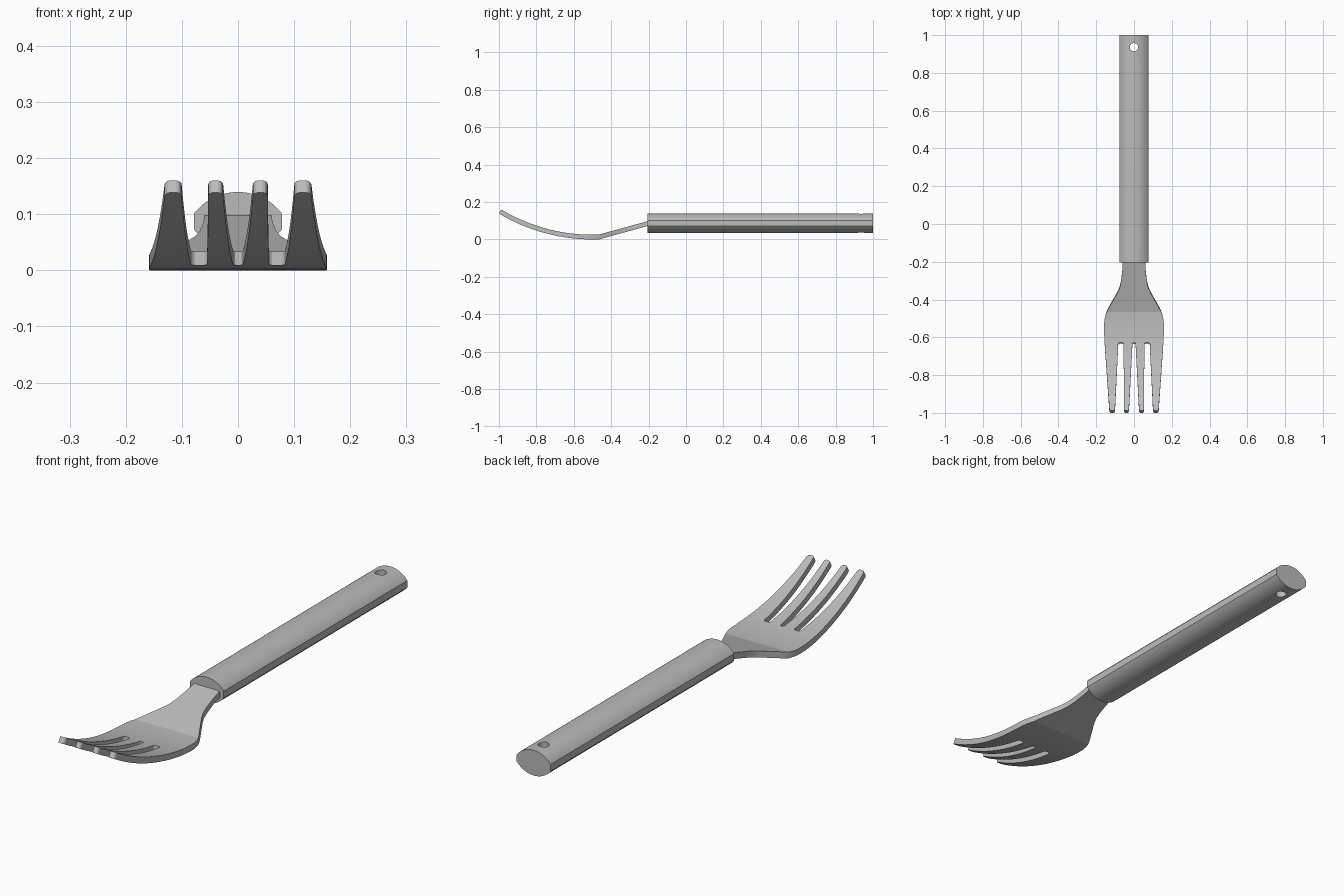
import bpy, bmesh, math
from mathutils import Matrix

cube = bpy.data.objects.get("Cube")
if cube:
    bpy.data.objects.remove(cube, do_unlink=True)

steel = bpy.data.materials.new("steel_grey")
steel.use_nodes = True
colour = (0.5, 0.5, 0.5, 1)
steel.diffuse_color = colour
steel.node_tree.nodes["Principled BSDF"].inputs["Base Color"].default_value = colour


def add_object(name, bm):
    bmesh.ops.recalc_face_normals(bm, faces=bm.faces)
    mesh = bpy.data.meshes.new(name)
    bm.to_mesh(mesh)
    bm.free()
    mesh.materials.append(steel)
    obj = bpy.data.objects.new(name, mesh)
    bpy.context.collection.objects.link(obj)
    return obj


def apply_and_smooth(obj, angle):
    bpy.ops.object.select_all(action='DESELECT')
    obj.select_set(True)
    bpy.context.view_layer.objects.active = obj
    for mod in list(obj.modifiers):
        bpy.ops.object.modifier_apply(modifier=mod.name)
    bpy.ops.object.shade_smooth_by_angle(angle=math.radians(angle))


def lerp_table(table, y):
    for (y0, a), (y1, b) in zip(table, table[1:]):
        if y >= y1:
            return a + (b - a) * (y0 - y) / (y0 - y1)
    return table[-1][1]


# Handle: two shallow arcs joined by narrow flat sides
HALF, RISE, MID, FLAT = 0.078, 0.038, 0.087, 0.0145
radius = (HALF ** 2 + RISE ** 2) / (2 * RISE)
sweep = math.asin(HALF / radius)
STEPS = 24
arc = []
for i in range(STEPS + 1):
    a = sweep * (1 - 2 * i / STEPS)
    arc.append((radius * math.sin(a), FLAT + RISE - radius + radius * math.cos(a)))
section = arc + [(-x, -z) for x, z in arc]
bm = bmesh.new()
face = bm.faces.new([bm.verts.new((x, -0.205, MID + z)) for x, z in section])
ext = bmesh.ops.extrude_face_region(bm, geom=[face])
bmesh.ops.translate(bm, vec=(0, 1.205, 0),
                    verts=[v for v in ext["geom"] if isinstance(v, bmesh.types.BMVert)])
handle = add_object("handle", bm)

# Hanging hole through the end of the handle
bm = bmesh.new()
bmesh.ops.create_cone(bm, cap_ends=True, segments=32, radius1=0.022, radius2=0.022,
                      depth=0.4, matrix=Matrix.Translation((0, 0.936, MID)))
cutter = add_object("hole_cutter", bm)
cutter.hide_render = True
cut = handle.modifiers.new("hole", 'BOOLEAN')
cut.operation = 'DIFFERENCE'
cut.object = cutter
apply_and_smooth(handle, 30)
bpy.data.objects.remove(cutter, do_unlink=True)

# Head: a bent sheet of quads, with the slot columns left out between the tines
KINK, ROOT, TIP = -0.465, -0.63, -0.994
outline = [(-0.19, 0.059), (-0.25, 0.062), (-0.3, 0.068), (-0.335, 0.076),
           (-0.36, 0.087), (-0.44, 0.132), (-0.465, 0.145), (-0.485, 0.152),
           (-0.51, 0.157), (-0.54, 0.1585), (-0.58, 0.158), (-0.64, 0.155), (TIP, 0.130)]


def height(y):
    arc_radius, low = 0.96, 0.0125
    bowl = lambda v: low + arc_radius - math.sqrt(arc_radius ** 2 - (v + 0.5) ** 2)
    return bowl(y) if y <= KINK else bowl(KINK) + (y - KINK) * 0.275


def columns(y):
    outer = lerp_table(outline, y)
    if y >= ROOT:
        inner = [f * min(outer / 0.155, 1) for f in (0.003, 0.061, 0.077)]
    else:
        t = (ROOT - y) / (ROOT - TIP)
        inner = [0.008 + 0.019 * t, 0.055 - 0.002 * t, 0.083 + 0.018 * t]
        # rounded slot ends
        r = 0.008
        depth = min((ROOT - y) / r, 1)
        shrink = r * (1 - math.sqrt(1 - (1 - depth) ** 2))
        inner = [inner[0] - shrink * 0.6, inner[1] + shrink, inner[2] - shrink]
        # rounded tine tips
        near = max(0, 1 - (y - TIP) / 0.012)
        pinch = 0.009 * (1 - math.sqrt(1 - near ** 2))
        inner = [inner[0] + pinch, inner[1] - pinch, inner[2] + pinch]
        outer -= pinch
    half = inner + [outer]
    return [-x for x in reversed(half)] + half


rows = [y for y, w in outline if y > ROOT] + [-0.61, ROOT]
rows += [ROOT - d for d in (0.0008, 0.0025, 0.005, 0.008)]
rows += [-0.65 - 0.33 * i / 14 for i in range(15)]
rows += [TIP + d for d in (0.012, 0.008, 0.004, 0.0015, 0)]
rows.sort(reverse=True)
bm = bmesh.new()
grid = [[bm.verts.new((x, y, height(y))) for x in columns(y)] for y in rows]
for j, (upper, lower) in enumerate(zip(grid, grid[1:])):
    for c in range(7):
        if rows[j] <= ROOT and c % 2 == 1:
            continue
        bm.faces.new((upper[c], lower[c], lower[c + 1], upper[c + 1]))
head = add_object("fork_head", bm)
sheet = head.modifiers.new("thickness", 'SOLIDIFY')
sheet.thickness = 0.025
sheet.offset = 0
sheet.use_even_offset = True
apply_and_smooth(head, 12)
